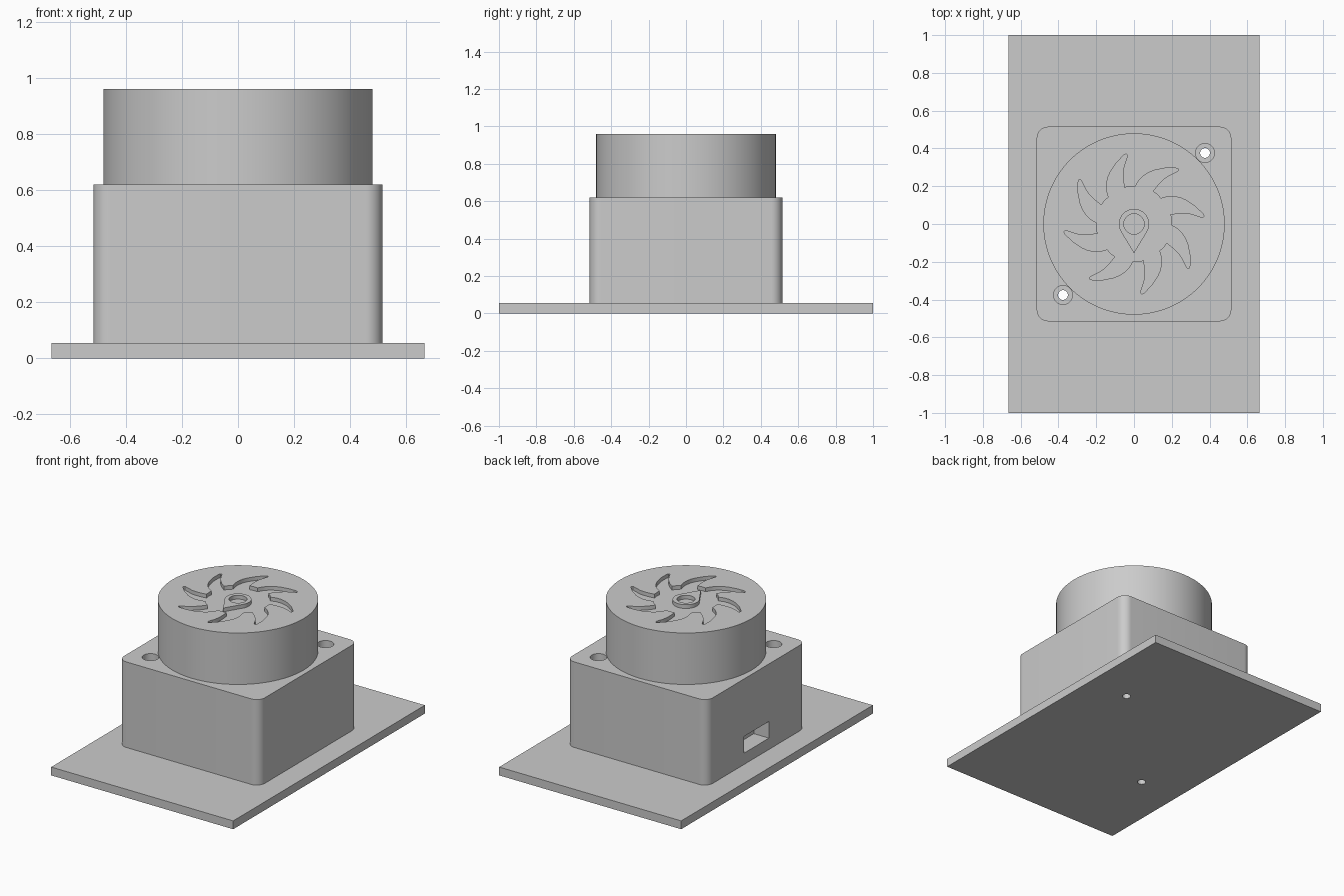
import bpy, bmesh
from math import cos, sin, pi, radians, acos

cube = bpy.data.objects.get("Cube")
if cube:
    bpy.data.objects.remove(cube, do_unlink=True)

grey = bpy.data.materials.new("plain_grey")
grey.use_nodes = True
GREY = (0.6, 0.6, 0.6, 1)
grey.diffuse_color = GREY
grey.node_tree.nodes["Principled BSDF"].inputs["Base Color"].default_value = GREY


def prism(name, outline, z0, z1, top_bevel=0):
    """Extrude a counter-clockwise outline from z0 to z1."""
    bm = bmesh.new()
    low = [bm.verts.new((x, y, z0)) for x, y in outline]
    high = [bm.verts.new((x, y, z1)) for x, y in outline]
    bm.faces.new(low[::-1])
    cap = bm.faces.new(high)
    n = len(low)
    for i in range(n):
        j = (i + 1) % n
        bm.faces.new((low[i], low[j], high[j], high[i]))
    if top_bevel:
        bmesh.ops.bevel(bm, geom=list(cap.edges), offset=top_bevel, segments=4,
                        profile=0.5, affect='EDGES')
    bmesh.ops.recalc_face_normals(bm, faces=bm.faces)
    mesh = bpy.data.meshes.new(name)
    bm.to_mesh(mesh)
    bm.free()
    mesh.materials.append(grey)
    obj = bpy.data.objects.new(name, mesh)
    bpy.context.collection.objects.link(obj)
    return obj


def arc(r, a0, a1, n, cx=0, cy=0):
    steps = [a0 + (a1 - a0) * i / n for i in range(n + 1)]
    return [(cx + r * cos(a), cy + r * sin(a)) for a in steps]


def circle(r, n, cx=0, cy=0):
    return arc(r, 0, 2 * pi, n, cx, cy)[:-1]


def rounded_square(half, r):
    c = half - r
    pts = []
    for k, (sx, sy) in enumerate([(1, 1), (-1, 1), (-1, -1), (1, -1)]):
        pts += arc(r, k * pi / 2, (k + 1) * pi / 2, 10, sx * c, sy * c)
    return pts


def rectangle(x0, x1, y0, y1):
    return [(x0, y0), (x1, y0), (x1, y1), (x0, y1)]


def cut(target, cutter):
    cutter.hide_render = True
    mod = target.modifiers.new("cut", 'BOOLEAN')
    mod.operation = 'DIFFERENCE'
    mod.solver = 'EXACT'
    mod.object = cutter
    bpy.context.view_layer.objects.active = target
    bpy.ops.object.modifier_apply(modifier=mod.name)
    bpy.data.objects.remove(cutter, do_unlink=True)


BASE_TOP, BOX_TOP, CAP_TOP = 0.055, 0.62, 0.96
RECESS = CAP_TOP - 0.025

# Main bodies
base_plate = prism("base_plate", rectangle(-0.665, 0.665, -1, 1), 0, BASE_TOP)
housing = prism("housing", rounded_square(0.515, 0.06), BASE_TOP, BOX_TOP)
dial = prism("dial", circle(0.48, 128), BOX_TOP, CAP_TOP, top_bevel=0.014)

# Screw holes with wide counterbores, at opposite corners
for s in (1, -1):
    p = s * 0.376
    cut(base_plate, prism("screw_cutter", circle(0.026, 32, p, p), -0.1, 0.2))
    cut(housing, prism("bore_cutter", circle(0.05, 40, p, p), 0.2, 0.8))
    cut(housing, prism("screw_cutter", circle(0.026, 32, p, p), -0.1, 0.3))

# Cable port in the side wall
cut(housing, prism("port_cutter", rectangle(-0.6, -0.405, -0.13, 0.13), 0.13, 0.24))

# Recessed rotor: one blade in (radius, degrees), repeated eight times
blade = [(0.196, 88.5), (0.23, 84), (0.258, 79.3), (0.284, 74), (0.306, 68.8),
         (0.338, 61), (0.368, 53.5), (0.374, 51.5), (0.364, 50.3),
         (0.33, 53), (0.298, 55.8), (0.25, 58.3), (0.2, 60), (0.199, 52)]
rotor = []
for k in range(8):
    for r, deg in blade:
        a = radians(deg - 45 * k)
        rotor.append((r * cos(a), r * sin(a)))
cut(dial, prism("rotor_cutter", rotor[::-1], RECESS, CAP_TOP + 0.1))

# Teardrop pointer standing in the recess, with a round socket
R, TIP = 0.08, 0.155
t = acos(R / TIP)
teardrop = arc(R, -pi / 2 + t, 3 * pi / 2 - t, 40) + [(0, -TIP)]
pointer = prism("pointer", teardrop, RECESS, CAP_TOP)
cut(pointer, prism("socket_cutter", circle(0.054, 40), RECESS - 0.1, CAP_TOP + 0.1))

# Smooth round walls, keep hard edges
bpy.ops.object.select_all(action='DESELECT')
for obj in (base_plate, housing, dial, pointer):
    obj.select_set(True)
bpy.context.view_layer.objects.active = housing
bpy.ops.object.shade_smooth_by_angle(angle=radians(30))
